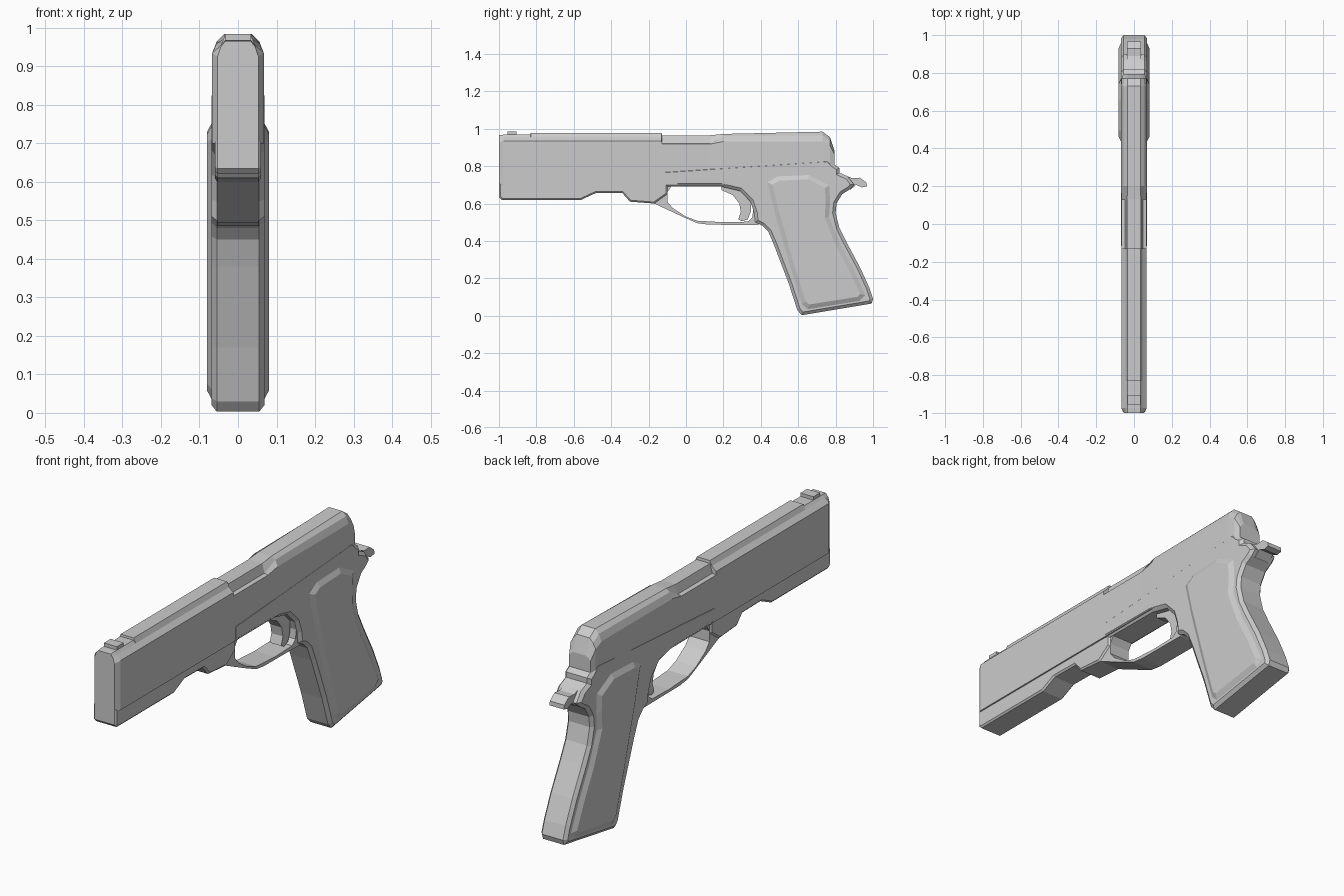
import bpy, bmesh


def finish(name, bm):
    bmesh.ops.recalc_face_normals(bm, faces=bm.faces)
    mesh = bpy.data.meshes.new(name)
    bm.to_mesh(mesh)
    bm.free()
    obj = bpy.data.objects.new(name, mesh)
    bpy.context.collection.objects.link(obj)
    return obj


def side_prism(name, outline, edge_x, face_x=None, inset=0.0):
    """Extrude a (y, z) outline across x; optionally chamfer both side faces."""
    bm = bmesh.new()
    left = [bm.verts.new((-edge_x, y, z)) for y, z in outline]
    right = [bm.verts.new((edge_x, y, z)) for y, z in outline]
    n = len(outline)
    caps = [bm.faces.new(left), bm.faces.new(right[::-1])]
    for i in range(n):
        j = (i + 1) % n
        bm.faces.new((left[i], right[i], right[j], left[j]))
    bmesh.ops.recalc_face_normals(bm, faces=bm.faces)
    if face_x:
        for cap, sign in zip(caps, (-1, 1)):
            bmesh.ops.inset_region(bm, faces=[cap], thickness=inset, use_even_offset=True)
            for v in cap.verts:
                v.co.x = sign * face_x
    return finish(name, bm)


def loft(name, stations, bottom):
    """Symmetric cross-sections along y: y, then (x, z) of shoulder, bevel, top."""
    bm = bmesh.new()
    rings = []
    for y, xs, zs, xm, zm, xt, zt in stations:
        half = [(xs, bottom), (xs, zs), (xm, zm), (xt, zt)]
        pts = half + [(-x, z) for x, z in reversed(half)]
        rings.append([bm.verts.new((x, y, z)) for x, z in pts])
    for a, b in zip(rings, rings[1:]):
        for i in range(len(a)):
            j = (i + 1) % len(a)
            bm.faces.new((a[i], a[j], b[j], b[i]))
    bm.faces.new(rings[0])
    bm.faces.new(rings[-1][::-1])
    return finish(name, bm)


# Slide with stepped top, port recess and rounded rear
loft("slide", [
    (-1.0, .053, .925, .045, .95, .033, .966),
    (-.975, .067, .935, .045, .955, .034, .968),
    (-.831, .067, .935, .045, .955, .034, .968),
    (-.83, .067, .935, .045, .955, .034, .978),
    (-.13, .067, .935, .045, .955, .034, .978),
    (-.129, .067, .918, .048, .922, .036, .965),
    (.13, .067, .918, .048, .922, .036, .965),
    (.20, .068, .932, .055, .96, .035, .972),
    (.73, .068, .932, .055, .965, .035, .984),
    (.77, .066, .91, .052, .935, .034, .955),
    (.795, .056, .86, .047, .87, .034, .88),
], 0.70)

# Front sight
side_prism("front_sight", [(-.955, .95), (-.955, .984), (-.905, .984), (-.905, .95)], .034)

# Front part of the frame below the slide
side_prism("front_frame", [
    (-1, .71), (-1, .635), (-.985, .62), (-.56, .62), (-.48, .657), (-.34, .655),
    (-.30, .61), (-.17, .60), (-.10, .65), (-.10, .71)], .053, .06, .008)

# Rear frame and grip core
side_prism("grip_frame", [
    (-.13, .78), (-.13, .692), (.19, .69), (.29, .667), (.345, .61), (.365, .55),
    (.37, .50), (.41, .48), (.44, .45), (.47, .38), (.55, .17), (.595, .03),
    (.62, .003), (.992, .065), (1.0, .09), (.98, .15), (.93, .26), (.86, .39),
    (.82, .47), (.80, .55), (.805, .60), (.835, .65), (.875, .675), (.90, .70),
    (.865, .745), (.82, .765), (.82, .79), (.79, .81), (.76, .84)],
    .055, .0685, .016)

# Grip panels on both sides
side_prism("grip_panels", [
    (.43, .715), (.49, .75), (.66, .757), (.77, .70), (.775, .61), (.77, .53),
    (.83, .38), (.90, .25), (.965, .11), (.93, .075), (.65, .03), (.615, .06),
    (.55, .27), (.47, .55)], .066, .081, .028)

# Guard loop
side_prism("guard_loop", [
    (-.30, .61), (-.17, .60), (-.02, .53), (.06, .495), (.12, .487), (.38, .485),
    (.42, .50), (.42, .60), (.36, .58), (.355, .525), (.33, .503), (.2, .5),
    (.06, .508), (0, .53), (-.07, .575), (-.10, .61), (-.10, .66), (-.08, .69),
    (-.08, .71), (-.30, .71)], .053)

# Curved lever inside the loop
side_prism("trigger", [
    (.19, .70), (.19, .672), (.25, .645), (.285, .60), (.293, .555), (.28, .515),
    (.30, .505), (.33, .515), (.348, .56), (.345, .61), (.32, .70)], .03)

# Rear spur
side_prism("rear_spur", [
    (.78, .77), (.86, .747), (.89, .735), (.93, .738), (.965, .712), (.967, .692),
    (.94, .686), (.91, .70), (.88, .675), (.80, .66)], .038)
